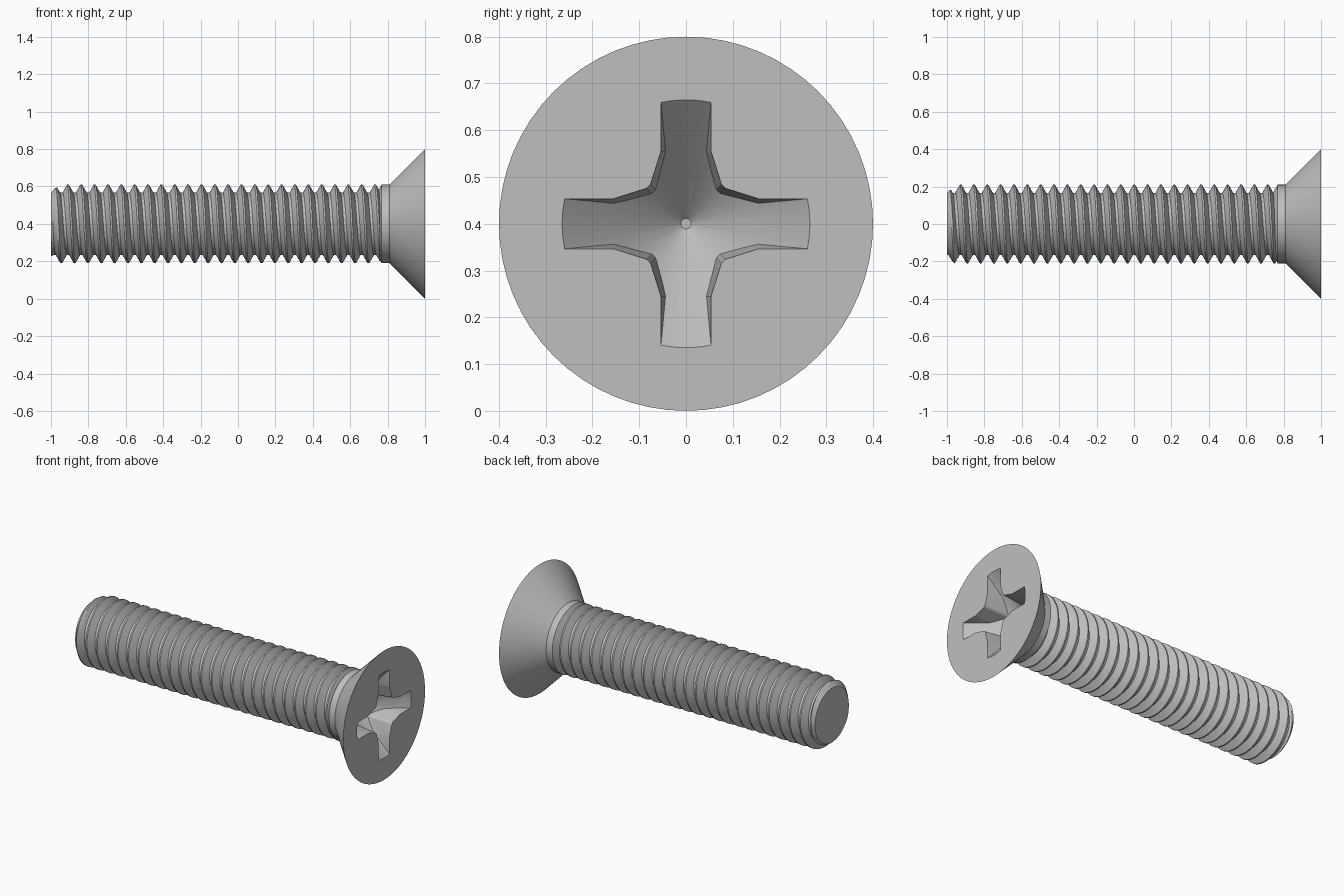
import bpy, bmesh, math
from math import pi, cos, sin

AXIS_Z = 0.4
SEG = 64
MAJOR, ROOT = 0.21, 0.167
PITCH = 0.0714

if "Cube" in bpy.data.objects:
    bpy.data.objects.remove(bpy.data.objects["Cube"])

steel = bpy.data.materials.new("grey steel")
steel.use_nodes = True
colour = (0.52, 0.52, 0.52, 1)
steel.diffuse_color = colour
steel.node_tree.nodes["Principled BSDF"].inputs["Base Color"].default_value = colour


def add_object(name, bm):
    bmesh.ops.recalc_face_normals(bm, faces=bm.faces)
    mesh = bpy.data.meshes.new(name)
    bm.to_mesh(mesh)
    bm.free()
    mesh.materials.append(steel)
    obj = bpy.data.objects.new(name, mesh)
    obj.location.z = AXIS_Z
    bpy.context.collection.objects.link(obj)
    return obj


def loft(name, rings):
    """Closed solid through rings of points, capped at both ends."""
    bm = bmesh.new()
    loops = [[bm.verts.new(p) for p in ring] for ring in rings]
    for a, b in zip(loops, loops[1:]):
        for i in range(len(a)):
            k = (i + 1) % len(a)
            bm.faces.new((a[i], a[k], b[k], b[i]))
    bm.faces.new(loops[0])
    bm.faces.new(loops[-1])
    return add_object(name, bm)


def lathe(name, profile):
    """Revolve (x, radius) points about the x axis."""
    return loft(name, [[(x, r * cos(2 * pi * i / SEG), r * sin(2 * pi * i / SEG))
                        for i in range(SEG)] for x, r in profile])


def select_only(obj):
    bpy.ops.object.select_all(action='DESELECT')
    obj.select_set(True)
    bpy.context.view_layer.objects.active = obj


def boolean(target, cutter, operation):
    mod = target.modifiers.new("cut", 'BOOLEAN')
    mod.operation, mod.object, mod.solver = operation, cutter, 'EXACT'
    select_only(target)
    bpy.ops.object.modifier_apply(modifier=mod.name)
    bpy.data.objects.remove(cutter)


def cross_ring(depth):
    """Cross outline that narrows with depth below the head face."""
    w = 0.0535 - 0.1 * depth
    c = 0.07 * depth
    quarter = [(0.34, w), (0.155, w), (0.084 - c, 0.076 - c),
               (0.076 - c, 0.084 - c), (w, 0.155), (w, 0.34)]
    ring = []
    for q in range(4):
        ca, sa = round(cos(q * pi / 2)), round(sin(q * pi / 2))
        ring += [(1 - depth, y * ca - z * sa, y * sa + z * ca) for y, z in quarter]
    return ring


# Countersunk head with plain neck
head = lathe("countersunk_head", [(0.7, 0.15), (0.742, ROOT - 0.002), (0.768, MAJOR),
                                  (0.81, MAJOR), (1, 0.4)])

# Cross recess: tapered cross limited by a conical floor
recess = loft("recess_cutter", [cross_ring(-0.03), cross_ring(0.28)])
floor = lathe("recess_floor_cutter", [(0.75, 0.0005), (1.05, 0.318)])
boolean(recess, floor, 'INTERSECT')
boolean(head, recess, 'DIFFERENCE')

# Right-hand threaded shank: one helical strip joined to itself every turn
fractions = [-0.0625, 0.0625, 0.18, 0.29, 0.4, 0.6, 0.71, 0.82]
start, turns = -0.927 - 3 * PITCH, 28


def thread_radius(f):
    off = min(abs(f), 1 - abs(f))
    t = min(max((off - 0.0625) / (0.4 - 0.0625), 0), 1)
    return MAJOR + (ROOT - MAJOR) * t


bm = bmesh.new()
grid = []
for i in range(turns * SEG):
    a = 2 * pi * i / SEG
    row = []
    for f in fractions:
        x = start + PITCH * (i / SEG + f)
        r = min(thread_radius(f), max(ROOT + 1.05 * (x + 1), 0.1))
        row.append(bm.verts.new((x, r * cos(a), r * sin(a))))
    grid.append(row)
for i in range((turns - 1) * SEG - 1):
    low = grid[i] + [grid[i + SEG][0]]
    high = grid[i + 1] + [grid[i + 1 + SEG][0]]
    for j in range(len(fractions)):
        bm.faces.new((low[j], high[j], high[j + 1], low[j + 1]))

# Trim both shank ends flat and close them
for x, side in ((-1, -1), (0.76, 1)):
    cut = bmesh.ops.bisect_plane(bm, geom=bm.verts[:] + bm.edges[:] + bm.faces[:],
                                 plane_co=(x, 0, 0), plane_no=(side, 0, 0),
                                 clear_outer=True)
    rim = [e for e in cut["geom_cut"] if isinstance(e, bmesh.types.BMEdge)]
    bmesh.ops.edgeloop_fill(bm, edges=rim)
shank = add_object("threaded_shank", bm)

for obj in (head, shank):
    select_only(obj)
    bpy.ops.object.shade_smooth_by_angle(angle=math.radians(25))
